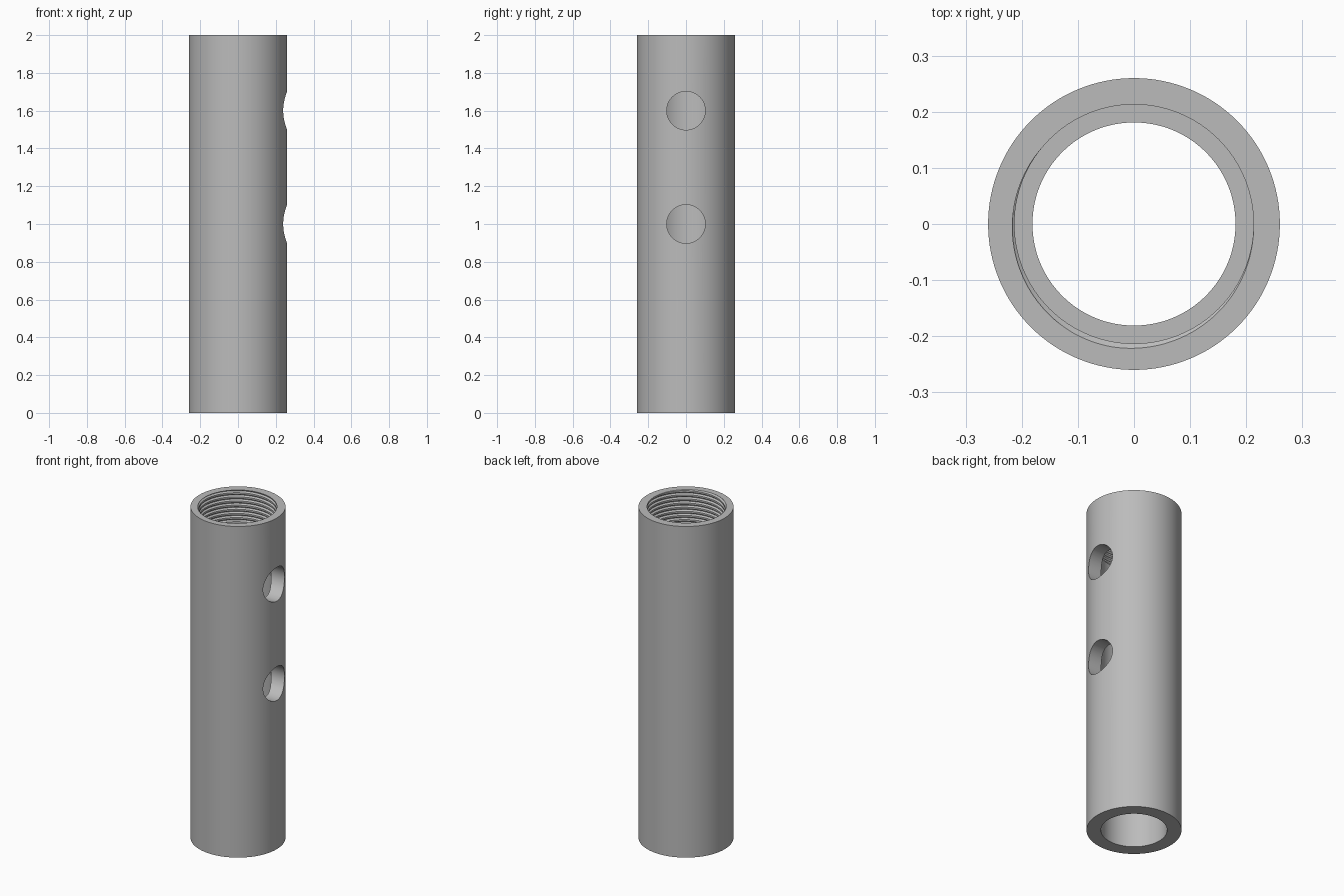
import bpy, bmesh
from math import sin, cos, pi, radians

cube = bpy.data.objects.get("Cube")
if cube:
    bpy.data.objects.remove(cube, do_unlink=True)

HEIGHT, OUTER, BORE = 2.0, 0.26, 0.181
LEDGE, PITCH, SIDES = 1.75, 0.025, 128
TURNS = round((HEIGHT - LEDGE) / PITCH)
# One pitch of the thread: (fraction of pitch, radius)
THREAD = [(0.0, 0.213), (0.28, 0.2225), (0.33, 0.2225), (0.61, 0.213), (1.0, 0.213)]


def thread_radius(phase):
    phase %= 1.0
    for (a, ra), (b, rb) in zip(THREAD, THREAD[1:]):
        if phase <= b:
            return ra + (rb - ra) * (phase - a) / (b - a)


def section(turn):
    """Closed wall section at a fraction of a turn, with the helix clipped to the socket."""
    points = []
    for i in range(-1, TURNS + 1):
        for frac, _ in THREAD[:-1]:
            z = LEDGE + (i + frac + turn) * PITCH
            z_in = min(max(z, LEDGE), HEIGHT)
            phase = frac if z == z_in else (z_in - LEDGE) / PITCH - turn
            points.append((thread_radius(phase), z_in))
    return points + [(OUTER, HEIGHT), (OUTER, 0), (BORE, 0), (BORE, LEDGE)]


# Tube with plain bore and threaded socket, swept around the axis
bm = bmesh.new()
columns = []
for j in range(SIDES + 1):
    a = 2 * pi * j / SIDES
    columns.append([bm.verts.new((r * cos(a), r * sin(a), z)) for r, z in section(j / SIDES)])
for left, right in zip(columns, columns[1:]):
    for k in range(len(left)):
        bm.faces.new((left[k - 1], right[k - 1], right[k], left[k]))
bmesh.ops.remove_doubles(bm, verts=bm.verts, dist=1e-5)
bmesh.ops.recalc_face_normals(bm, faces=bm.faces)
mesh = bpy.data.meshes.new("threaded_tube")
bm.to_mesh(mesh)
bm.free()
tube = bpy.data.objects.new("threaded_tube", mesh)
bpy.context.collection.objects.link(tube)

steel = bpy.data.materials.new("grey steel")
steel.use_nodes = True
color = (0.5, 0.5, 0.5, 1)
steel.diffuse_color = color
steel.node_tree.nodes["Principled BSDF"].inputs["Base Color"].default_value = color
mesh.materials.append(steel)

# Two round holes through the left wall
cutters = []
for z in (1.0, 1.6):
    bpy.ops.mesh.primitive_cylinder_add(vertices=64, radius=0.102, depth=0.4,
                                        location=(0.25, 0, z), rotation=(0, pi / 2, 0))
    cutter = bpy.context.object
    cutter.name = "hole_cutter"
    cutter.hide_render = True
    cutter.data.materials.append(steel)
    cut = tube.modifiers.new("side_hole", "BOOLEAN")
    cut.operation, cut.solver, cut.object = "DIFFERENCE", "EXACT", cutter
    cutters.append(cutter)

bpy.ops.object.select_all(action="DESELECT")
tube.select_set(True)
bpy.context.view_layer.objects.active = tube
for cut in list(tube.modifiers):
    bpy.ops.object.modifier_apply(modifier=cut.name)
for cutter in cutters:
    bpy.data.objects.remove(cutter, do_unlink=True)
bpy.ops.object.shade_smooth_by_angle(angle=radians(30))
